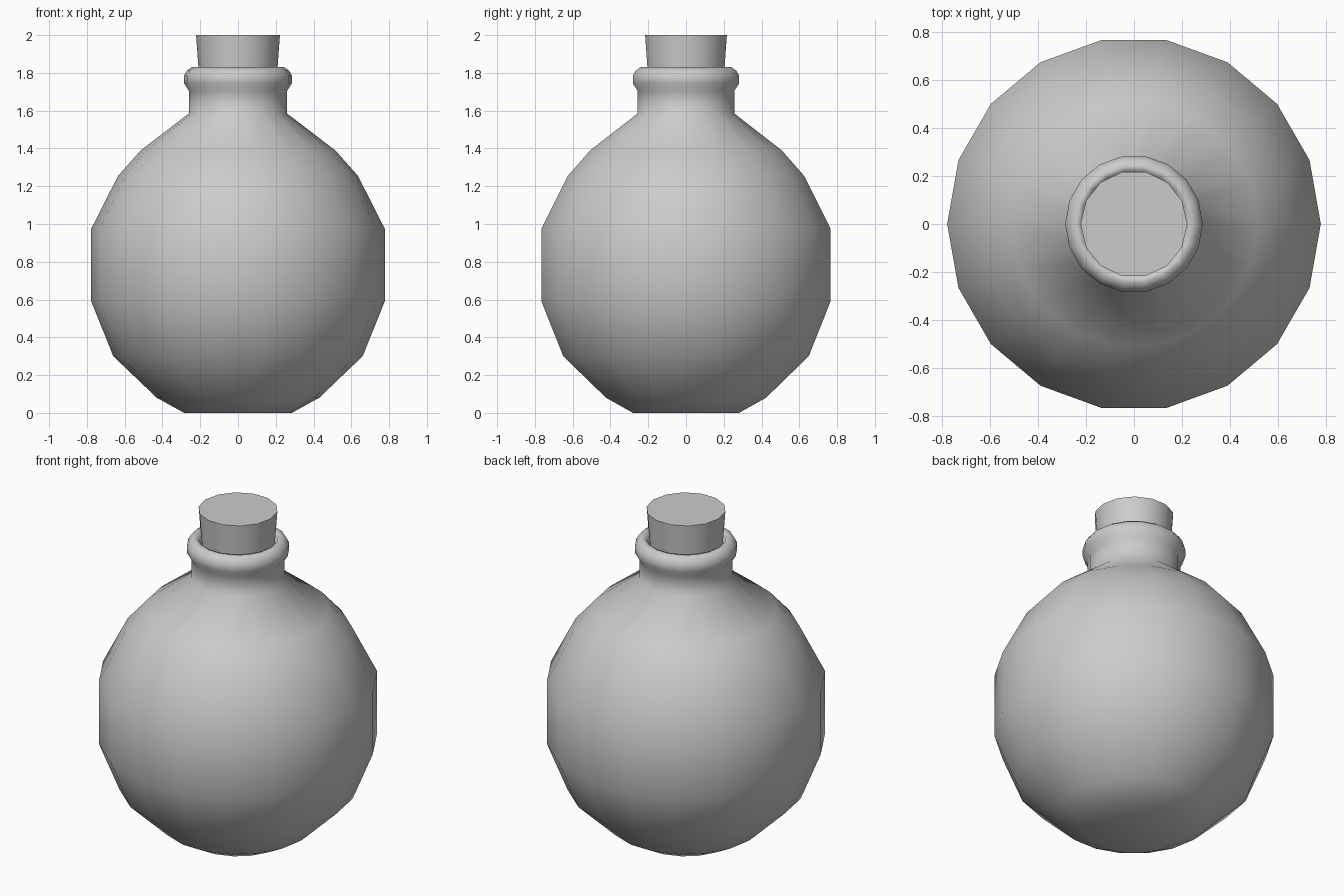
import bpy, bmesh, math

if "Cube" in bpy.data.objects:
    bpy.data.objects.remove(bpy.data.objects["Cube"])


def lathe(name, profile, sides, angle, cap_top):
    """Revolve (radius, height) points about z; close the bottom, optionally the top."""
    bm = bmesh.new()
    rings = []
    for r, z in profile:
        rings.append([bm.verts.new((r * math.cos(2 * math.pi * i / sides),
                                    r * math.sin(2 * math.pi * i / sides), z))
                      for i in range(sides)])
    for a, b in zip(rings, rings[1:]):
        for i in range(sides):
            j = (i + 1) % sides
            bm.faces.new((a[i], a[j], b[j], b[i]))
    bm.faces.new(list(reversed(rings[0])))
    if cap_top:
        bm.faces.new(rings[-1])
    mesh = bpy.data.meshes.new(name)
    bm.to_mesh(mesh)
    bm.free()
    obj = bpy.data.objects.new(name, mesh)
    bpy.context.collection.objects.link(obj)
    bpy.ops.object.select_all(action='DESELECT')
    obj.select_set(True)
    bpy.context.view_layer.objects.active = obj
    bpy.ops.object.shade_smooth_by_angle(angle=math.radians(angle))
    return obj


# Round flask with neck, rolled lip and the start of the inner wall
lathe("flask", [
    (0.285, 0.0), (0.43, 0.08), (0.66, 0.30), (0.777, 0.59), (0.777, 0.975),
    (0.635, 1.255), (0.515, 1.39), (0.26, 1.585), (0.26, 1.705),
    (0.286, 1.745), (0.286, 1.785), (0.27, 1.812), (0.245, 1.83),
    (0.225, 1.825), (0.207, 1.79), (0.203, 1.71),
], 18, 75, False)

# Tapered cork stopper
lathe("cork", [(0.2, 1.70), (0.222, 2.0)], 14, 35, True)
